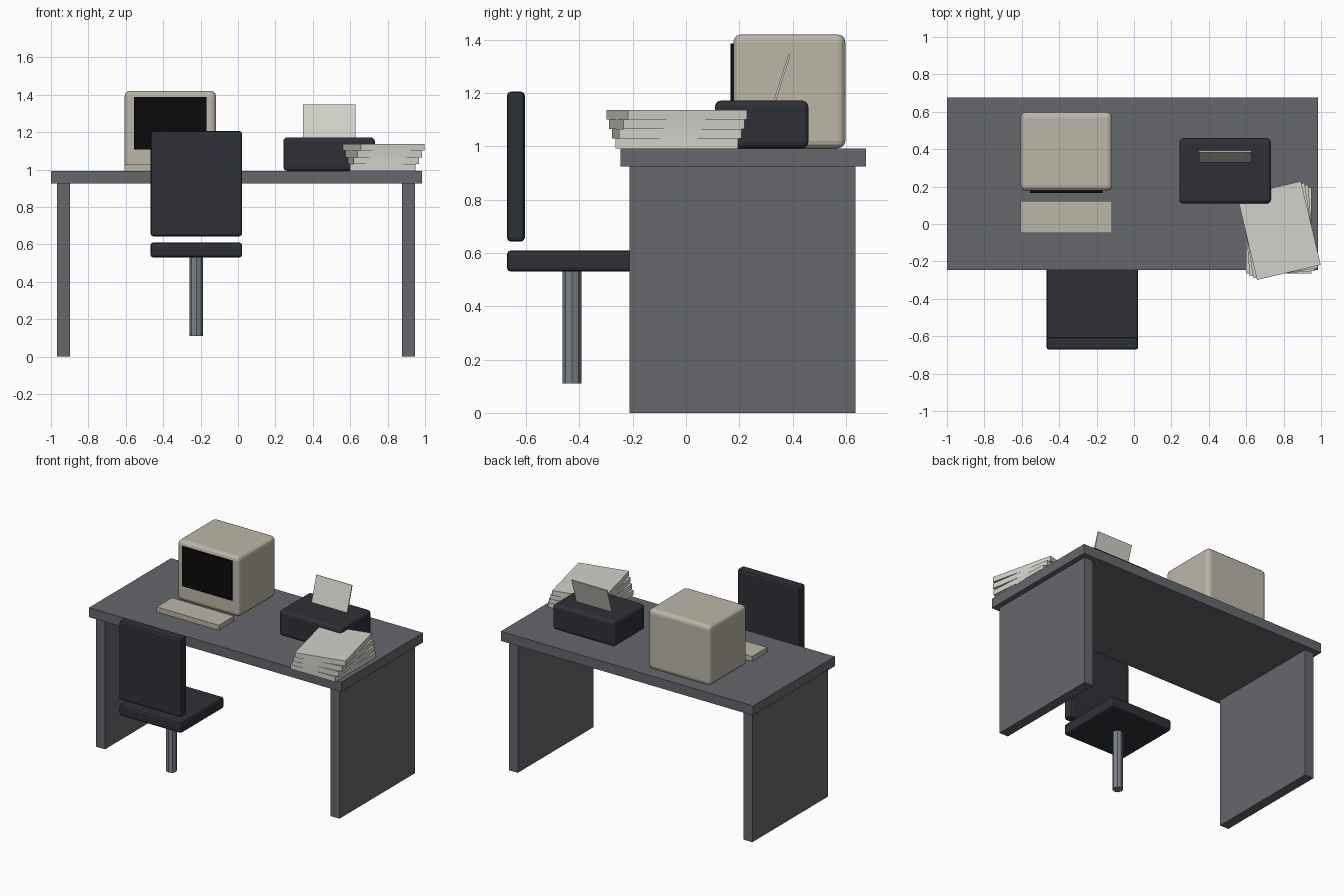
import bpy
import math

if "Cube" in bpy.data.objects:
    bpy.data.objects.remove(bpy.data.objects["Cube"])


def material(name, rgb):
    m = bpy.data.materials.new(name)
    m.diffuse_color = (*rgb, 1)
    m.use_nodes = True
    m.node_tree.nodes["Principled BSDF"].inputs["Base Color"].default_value = m.diffuse_color
    return m


DESK = material("desk_grey", (0.13, 0.135, 0.15))
DARK = material("dark_plastic", (0.027, 0.03, 0.037))
BLACK = material("screen_black", (0.003, 0.003, 0.003))
BEIGE = material("beige_plastic", (0.5, 0.47, 0.39))
PAPER = material("paper_white", (0.65, 0.64, 0.59))
STEEL = material("steel", (0.2, 0.22, 0.25))


def box(name, x, y, z, mat, bevel=0.0, segments=2, rot=(0, 0, 0)):
    """Box from (min, max) ranges, rotated about its centre."""
    ranges = (x, y, z)
    bpy.ops.mesh.primitive_cube_add(size=1, location=[(a + b) / 2 for a, b in ranges])
    ob = bpy.context.object
    ob.name = name
    ob.scale = [b - a for a, b in ranges]
    bpy.ops.object.transform_apply(location=False, rotation=False, scale=True)
    ob.rotation_euler = rot
    ob.data.materials.append(mat)
    if bevel:
        mod = ob.modifiers.new("rounded_edges", 'BEVEL')
        mod.width = bevel
        mod.segments = segments
    return ob


# Desk: top board and two slab legs
box("desk_top", (-1.0, 0.984), (-0.245, 0.675), (0.925, 0.993), DESK)
for side, x0 in (("left", -0.967), ("right", 0.878)):
    box(f"desk_leg_{side}", (x0, x0 + 0.069), (-0.212, 0.636), (0, 0.925), DESK)

# Computer: cube monitor, raised screen, keyboard
box("monitor", (-0.606, -0.117), (0.178, 0.598), (0.993, 1.42), BEIGE, 0.028, 3)
box("screen", (-0.556, -0.168), (0.167, 0.20), (1.107, 1.387), BLACK)
box("keyboard", (-0.606, -0.117), (-0.048, 0.124), (0.993, 1.028), BEIGE)

# Printer with a sheet leaning out of its top
box("printer", (0.242, 0.732), (0.109, 0.459), (0.993, 1.172), DARK, 0.022, 3)
box("printer_sheet", (0.347, 0.627), (0.343, 0.351), (1.115, 1.345), PAPER,
    rot=(math.radians(-17.5), 0, 0)).location = (0.487, 0.354, 1.236)

# Paper stack: each bundle is twisted a little more than the one below
for i, angle in enumerate((0, 4.5, 9, 13.3)):
    z = 0.993 + i * 0.036
    box(f"paper_bundle_{i + 1}", (0.60, 0.95), (-0.265, 0.195), (z, z + 0.036), PAPER,
        rot=(0, 0, math.radians(angle)))

# Chair: seat, backrest and post
box("seat", (-0.468, 0.022), (-0.672, -0.185), (0.53, 0.61), DARK, 0.015, 2)
box("backrest", (-0.468, 0.022), (-0.672, -0.605), (0.643, 1.206), DARK, 0.015, 2)
bpy.ops.mesh.primitive_cylinder_add(vertices=8, radius=0.035, depth=0.43,
                                    location=(-0.223, -0.428, 0.326))
post = bpy.context.object
post.name = "chair_post"
post.data.materials.append(STEEL)
